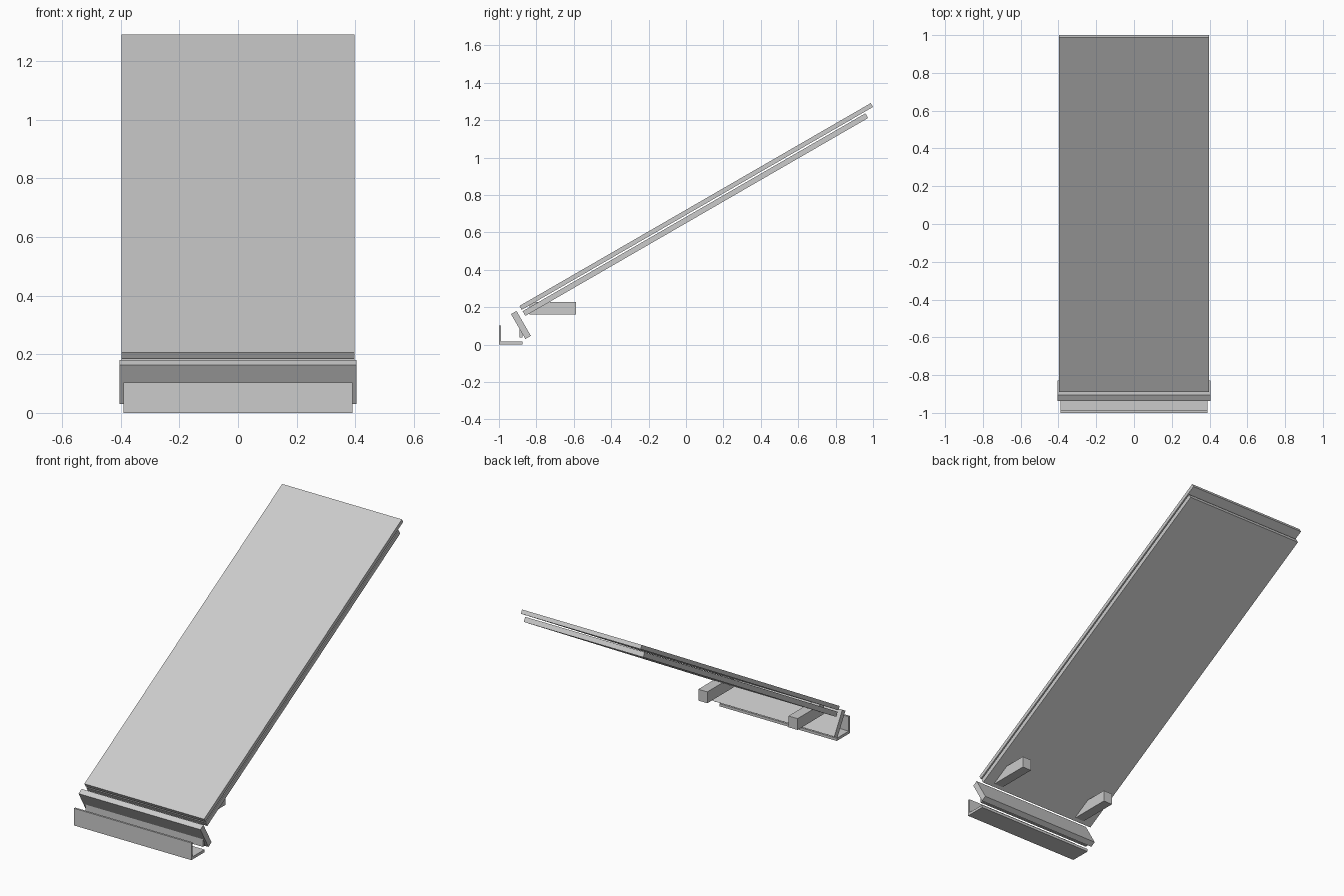
import bpy, bmesh, math

if "Cube" in bpy.data.objects:
    bpy.data.objects.remove(bpy.data.objects["Cube"])

PITCH = math.radians(30)
C, S = math.cos(PITCH), math.sin(PITCH)

grey = bpy.data.materials.new("plain_grey")
grey.diffuse_color = (0.6, 0.6, 0.6, 1)
grey.use_nodes = True
grey.node_tree.nodes["Principled BSDF"].inputs["Base Color"].default_value = grey.diffuse_color


def extrude_profile(name, profile, x0, x1):
    """Extrude a closed (y, z) side profile across the width."""
    bm = bmesh.new()
    face = bm.faces.new([bm.verts.new((x0, y, z)) for y, z in profile])
    out = bmesh.ops.extrude_face_region(bm, geom=[face])
    moved = [v for v in out["geom"] if isinstance(v, bmesh.types.BMVert)]
    bmesh.ops.translate(bm, verts=moved, vec=(x1 - x0, 0, 0))
    bmesh.ops.recalc_face_normals(bm, faces=bm.faces[:])
    mesh = bpy.data.meshes.new(name)
    bm.to_mesh(mesh)
    bm.free()
    mesh.materials.append(grey)
    ob = bpy.data.objects.new(name, mesh)
    bpy.context.collection.objects.link(ob)
    return ob


def rect(a0, a1, b0, b1):
    return [(a0, b0), (a1, b0), (a1, b1), (a0, b1)]


def pitched(name, s0, s1, n0, n1, half):
    """Board aligned with the roof: s runs up the slope, n away from it."""
    profile = [(s * C - n * S, s * S + n * C) for s, n in rect(s0, s1, n0, n1)]
    return extrude_profile(name, profile, -half, half)


# Roof layers, the upper one overhanging at the ridge
pitched("roof_covering", -0.668, 1.501, 0.600, 0.624, 0.398)
pitched("roof_deck", -0.667, 1.449, 0.562, 0.591, 0.397)

# Fascia board square to the slope
pitched("fascia_board", -0.729, -0.695, 0.455, 0.609, 0.405)

# Gutter: front wall and floor, with a separate back lip against the fascia
extrude_profile("gutter", [(-1, 0), (-0.875, 0), (-0.875, 0.016), (-0.988, 0.016),
                           (-0.988, 0.103), (-1, 0.103)], -0.39, 0.39)
extrude_profile("gutter_back_lip", rect(-0.89, -0.875, 0.038, 0.09), -0.39, 0.39)

# Horizontal rafter tails under the deck
for side, x in (("left", -0.3), ("right", 0.3)):
    extrude_profile("rafter_tail_" + side, rect(-0.838, -0.588, 0.16, 0.228),
                    x - 0.03, x + 0.03)
